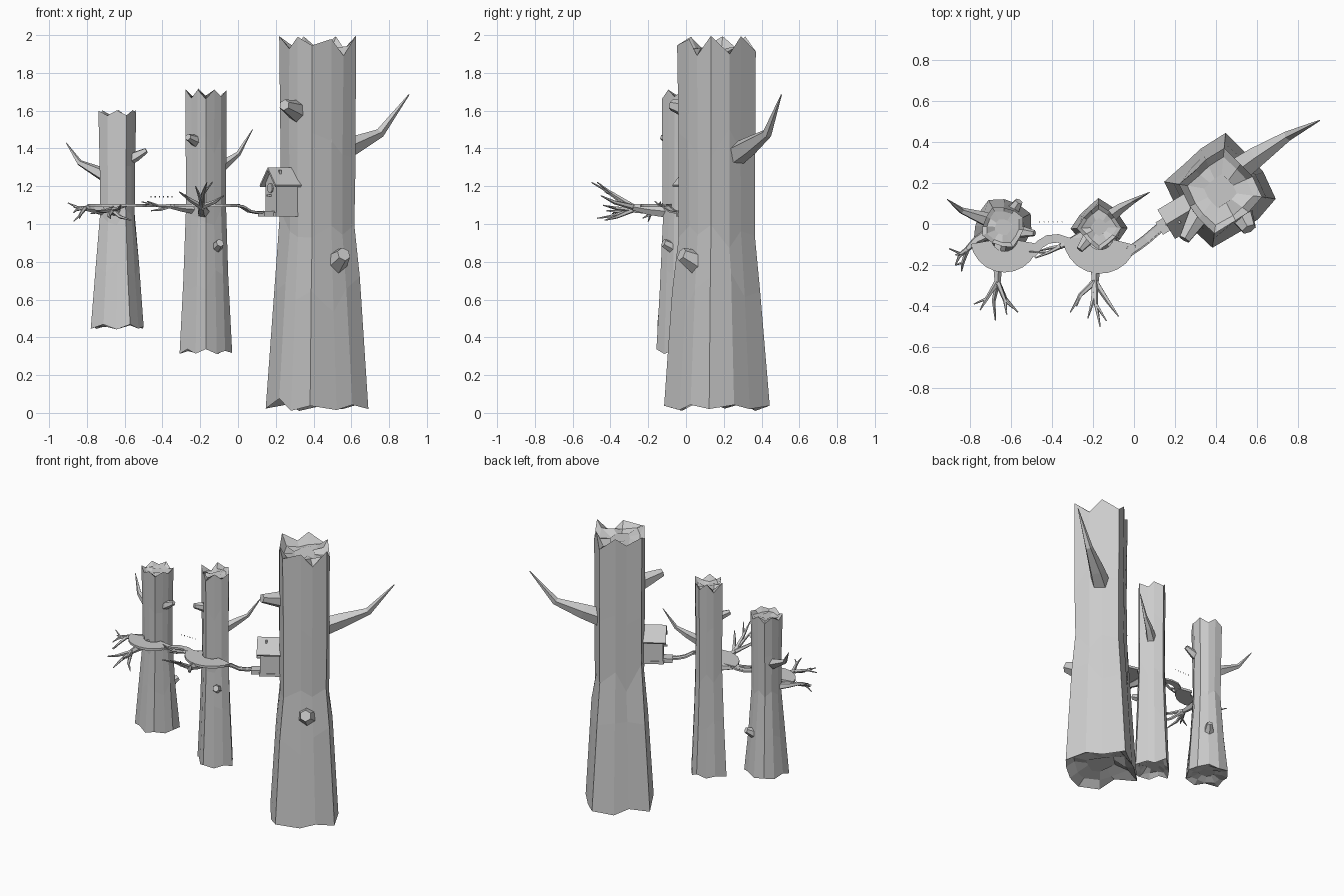
import bpy, math, random
from math import sin, cos, pi, radians
from mathutils import Vector, Matrix

if "Cube" in bpy.data.objects:
    bpy.data.objects.remove(bpy.data.objects["Cube"])


def make(name, verts, faces):
    me = bpy.data.meshes.new(name)
    me.from_pydata([tuple(v) for v in verts], [], faces)
    me.update()
    ob = bpy.data.objects.new(name, me)
    bpy.context.collection.objects.link(ob)
    return ob


def loft(rings, cap=True):
    n = len(rings[0])
    verts = [v for r in rings for v in r]
    faces = [(k * n + i, k * n + (i + 1) % n, (k + 1) * n + (i + 1) % n, (k + 1) * n + i)
             for k in range(len(rings) - 1) for i in range(n)]
    if cap:
        faces += [tuple(reversed(range(n))), tuple(range(len(verts) - n, len(verts)))]
    return verts, faces


def tubes(name, paths, sides=5):
    """Each path is a list of (x, y, z, radius); all paths become one object."""
    verts, faces = [], []
    for path in paths:
        p = [Vector(q[:3]) for q in path]
        rings, rot, last = [], None, None
        for i, c in enumerate(p):
            t = (p[min(i + 1, len(p) - 1)] - p[max(i - 1, 0)]).normalized()
            rot = (last.rotation_difference(t) @ rot) if rot else Vector((0, 0, 1)).rotation_difference(t)
            last = t
            r = path[i][3]
            rings.append([c + rot @ Vector((r * cos(2 * pi * j / sides), r * sin(2 * pi * j / sides), 0))
                          for j in range(sides)])
        v, f = loft(rings)
        faces += [tuple(i + len(verts) for i in q) for q in f]
        verts += v
    return make(name, verts, faces)


def trunk(name, cx, cy, profile, corner, power, seed, jag, sides=12):
    """Faceted, squarish trunk: ragged ends, recessed top, closed uneven bottom."""
    rnd = random.Random(seed)
    turn = [2 * pi * (i + rnd.uniform(-0.12, 0.12)) / sides for i in range(sides)]
    square = [(abs(cos(a)) ** power + abs(sin(a)) ** power) ** (-1 / power)
              * (1 if i % 3 == 0 else 1 + rnd.uniform(-0.04, 0.04)) for i, a in enumerate(turn)]
    start = radians(corner)

    def ring(z, r, dz, rough=0.02):
        out = []
        for i in range(sides):
            rr = r * square[i] * (1 + rnd.uniform(-rough, rough))
            out.append((cx + rr * cos(turn[i] + start), cy + rr * sin(turn[i] + start), z + dz(i)))
        return out
    flat = lambda i: rnd.uniform(-0.2, 0.2) * jag
    ragged = lambda s: (lambda i: s * jag * (rnd.uniform(0.4, 1) if i % 2 else rnd.uniform(0, 0.2)))
    (z0, r0), (z1, r1) = profile[0], profile[-1]
    rings = [ring(z0 + jag * 0.7, r0 * 0.4, flat), ring(z0 + jag * 0.5, r0 * 0.75, flat), ring(z0, r0, ragged(0.6))]
    for z, r in profile[1:-1]:
        rings.append(ring(z, r, lambda i: rnd.uniform(-1, 1) * jag))
    rings += [ring(z1, r1, ragged(-1)), ring(z1 - jag * 0.7, r1 * 0.8, flat), ring(z1 - jag * 0.8, r1 * 0.4, flat)]
    return make(name, *loft(rings))


# Trunks
trunk("large_trunk", 0.42, 0.16, [(0.01, 0.282), (0.64, 0.235), (0.97, 0.205), (1.45, 0.206), (2.0, 0.209)], -6, 1.15, 3, 0.11)
trunk("middle_trunk", -0.17, -0.015, [(0.31, 0.142), (0.72, 0.122), (1.05, 0.109), (1.4, 0.109), (1.72, 0.111)], 0, 1.2, 8, 0.07)
trunk("small_trunk", -0.638, -0.015, [(0.44, 0.152), (0.75, 0.124), (1.03, 0.1), (1.3, 0.103), (1.61, 0.108)], 25, 1.45, 5, 0.05)

# Bare side branches
tubes("large_branch", [[(0.49, 0.25, 1.36, 0.066), (0.60, 0.33, 1.41, 0.052), (0.75, 0.43, 1.48, 0.026), (0.905, 0.505, 1.685, 0.003)]], 5)
tubes("middle_branch", [[(-0.14, 0.02, 1.265, 0.038), (-0.06, 0.08, 1.325, 0.025), (0.0, 0.115, 1.37, 0.014), (0.077, 0.155, 1.5, 0.002)]], 5)
tubes("small_branch", [[(-0.67, 0.0, 1.24, 0.042), (-0.73, 0.025, 1.27, 0.035), (-0.84, 0.065, 1.325, 0.016), (-0.91, 0.12, 1.43, 0.002)]], 5)
tubes("small_stub", [[(-0.60, -0.03, 1.33, 0.035), (-0.54, -0.04, 1.36, 0.028), (-0.485, -0.045, 1.39, 0.015)]], 5)

# Knots: broken stubs on the bark
for i, (a, b, r0, r1) in enumerate([
        ((0.33, 0.07, 1.59), (0.245, -0.075, 1.63), 0.065, 0.03),
        ((0.51, 0.07, 0.79), (0.56, -0.025, 0.84), 0.07, 0.038),
        ((-0.20, -0.04, 1.43), (-0.265, -0.125, 1.46), 0.042, 0.018),
        ((-0.125, -0.05, 0.865), (-0.095, -0.12, 0.90), 0.036, 0.022),
        ((-0.60, 0.05, 0.73), (-0.56, 0.11, 0.77), 0.04, 0.02)]):
    tubes(f"knot_{i + 1}", [[a + (r0,), b + (r1,)]], 6)


# Crescent decks wrapped round the trunk fronts
def deck(name, cx, cy, outer, inner, a0, a1, top=1.105, thick=0.016, n=10):
    rings = []
    for k in range(n + 1):
        a = radians(a0 + (a1 - a0) * k / n)
        d = Vector((cos(a), sin(a), 0))
        c = Vector((cx, cy, top))
        down = Vector((0, 0, -thick))
        i, o = c + d * inner, c + d * outer
        rings.append([i, i + down, o + down, o])
    return make(name, *loft(rings))


deck("middle_deck", -0.165, -0.06, 0.182, 0.065, 184, 346)
deck("small_deck", -0.63, -0.068, 0.168, 0.065, 190, 350)


# Walkways
def ribbon(name, path, w, thick):
    p = [Vector(q) for q in path]
    rings = []
    for i, c in enumerate(p):
        t = p[min(i + 1, len(p) - 1)] - p[max(i - 1, 0)]
        s = Vector((-t.y, t.x, 0)).normalized() * w / 2
        d = Vector((0, 0, -thick))
        rings.append([c + s, c + s + d, c - s + d, c - s])
    return make(name, *loft(rings))


ribbon("deck_walkway", [(-0.50, -0.15, 1.103), (-0.46, -0.10, 1.103), (-0.42, -0.075, 1.102),
                        (-0.37, -0.07, 1.102), (-0.31, -0.09, 1.103)], 0.042, 0.012)
walk = [(-0.025, -0.135, 1.103), (0.02, -0.105, 1.095), (0.06, -0.075, 1.07), (0.10, -0.04, 1.062), (0.15, 0.0, 1.066)]
ribbon("house_walkway", walk, 0.036, 0.008)
for side, off in (("left", 1), ("right", -1)):
    tubes(f"house_walkway_{side}_beam", [[(x - off * 0.011, y + off * 0.017, z, 0.005) for x, y, z in walk]], 4)


# Forked boughs carrying the decks
def bough(name, stem, tips, seed):
    rnd = random.Random(seed)
    x, y, z, r = stem[-1]
    m = Vector((x, y, z))
    paths = [stem]
    for n, tip in enumerate(tips):
        e = Vector(tip)
        k = m.lerp(e, 0.5) + Vector((rnd.uniform(-1, 1), rnd.uniform(-1, 1), rnd.uniform(-1, 0.5))) * 0.014
        paths.append([(*m, r * 0.9), (*k, r * 0.6), (*e, 0.003)])
        if n % 2 == 0:
            side = e + Vector((rnd.choice((-1, 1)) * 0.03, 0.03, rnd.uniform(-0.02, 0.03)))
            paths.append([(*k, r * 0.5), (*side, 0.003)])
    tubes(name, paths, 5)


bough("middle_front_bough",
      [(-0.18, -0.06, 1.06, 0.035), (-0.19, -0.20, 1.075, 0.028), (-0.19, -0.28, 1.09, 0.018)],
      [(-0.31, -0.43, 1.17), (-0.225, -0.46, 1.20), (-0.165, -0.50, 1.22), (-0.075, -0.45, 1.15)], 1)
bough("small_front_bough",
      [(-0.65, -0.08, 1.07, 0.033), (-0.665, -0.20, 1.075, 0.024), (-0.665, -0.28, 1.075, 0.016)],
      [(-0.75, -0.42, 1.07), (-0.675, -0.47, 1.03), (-0.62, -0.44, 1.10), (-0.565, -0.43, 1.02)], 4)
bough("small_left_bough",
      [(-0.70, -0.04, 1.07, 0.03), (-0.77, -0.08, 1.08, 0.02), (-0.81, -0.12, 1.085, 0.014)],
      [(-0.87, -0.15, 1.09), (-0.87, -0.20, 1.06), (-0.84, -0.23, 1.03)], 7)
bough("middle_left_bough",
      [(-0.22, -0.04, 1.08, 0.03), (-0.30, -0.08, 1.085, 0.02), (-0.36, -0.11, 1.095, 0.013)],
      [(-0.48, -0.165, 1.12), (-0.46, -0.13, 1.07)], 9)

# Line of small pegs strung between the two decks
tubes("hanging_pegs", [[(x, 0.01, 1.14, 0.003), (x, 0.01, 1.147, 0.003)]
                       for x in (-0.46, -0.438, -0.416, -0.394, -0.372, -0.35)], 4)

# Bird house: ridge runs along local x, gable faces local -x
place = Matrix.Translation((0.23, 0.042, 0)) @ Matrix.Rotation(radians(31), 4, 'Z')


def extrude_x(name, profile, x0, x1):
    return make(name, *loft([[place @ Vector((x, y, z)) for y, z in profile] for x in (x0, x1)]))


def rect(y0, y1, z0, z1):
    return [(y0, z0), (y1, z0), (y1, z1), (y0, z1)]


extrude_x("house_body", [(-0.056, 1.05), (0.056, 1.05), (0.056, 1.215), (0, 1.285), (-0.056, 1.215)], -0.065, 0.07)
for name, s in (("left", 1), ("right", -1)):
    extrude_x(f"roof_{name}", [(0, 1.285), (s * 0.078, 1.195), (s * 0.083, 1.206), (0, 1.30)], -0.085, 0.085)
extrude_x("house_base", rect(-0.06, 0.06, 1.04, 1.06), -0.07, 0.07)
extrude_x("porch", rect(-0.035, 0.035, 1.04, 1.07), -0.125, -0.065)
extrude_x("round_door", [(0.026 * cos(pi * k / 5), 1.19 + 0.026 * sin(pi * k / 5)) for k in range(10)], -0.073, -0.06)
extrude_x("door_perch", rect(-0.005, 0.005, 1.145, 1.155), -0.09, -0.06)
extrude_x("roof_peg", rect(-0.03, -0.018, 1.26, 1.285), -0.03, -0.018)
